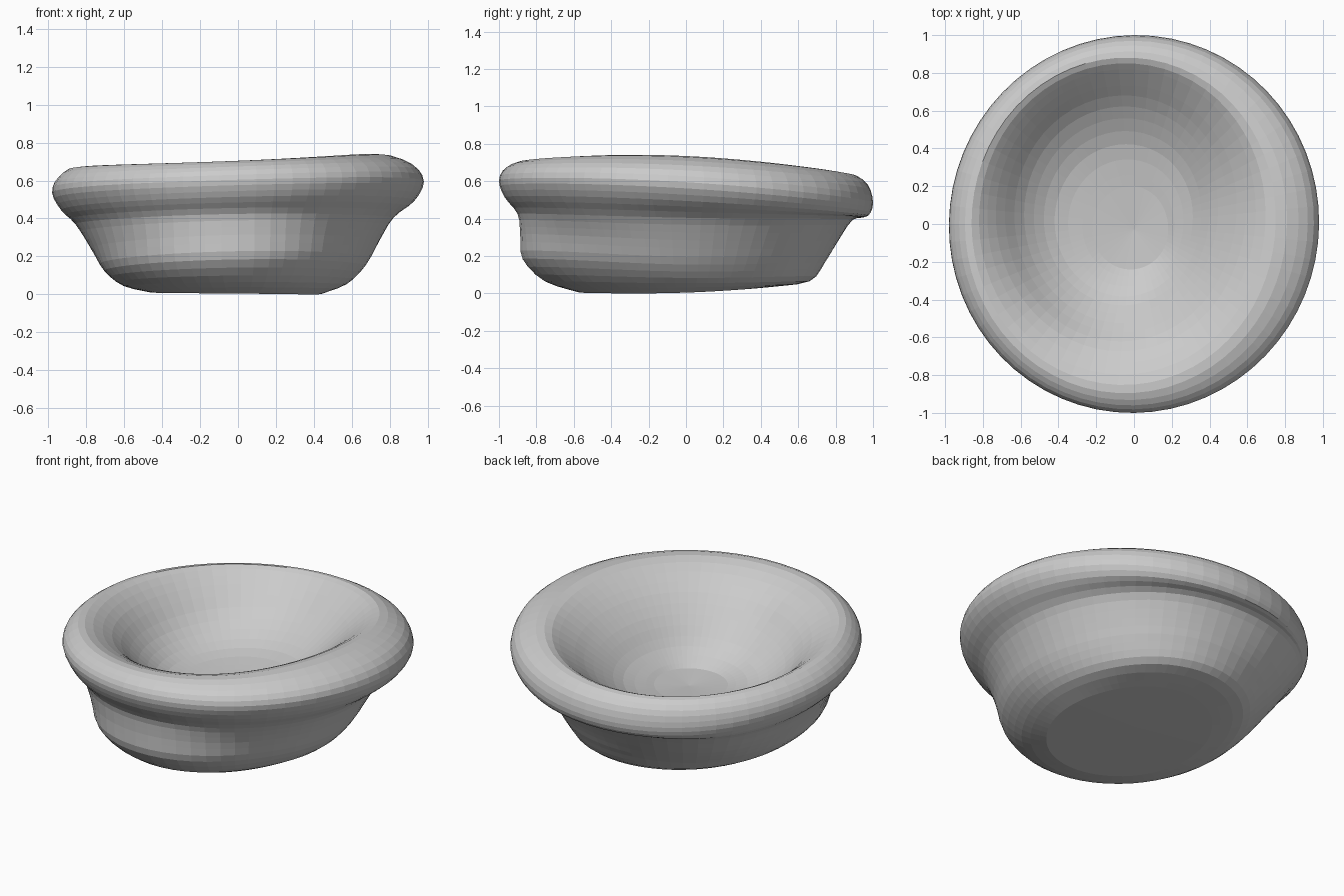
import bpy, bmesh
from math import sin, cos, pi

if "Cube" in bpy.data.objects:
    bpy.data.objects.remove(bpy.data.objects["Cube"])

# Cross-sections (radius, height) from base, up the wall, over the rim, down inside
RIGHT = [(.44, .01), (.58, .06), (.68, .16), (.75, .29), (.82, .41), (.93, .50), (.98, .60),
         (.92, .69), (.75, .74), (.59, .66), (.44, .53), (.31, .39), (.18, .31)]
BACK = [(.45, .04), (.66, .07), (.74, .17), (.80, .28), (.88, .40), (.97, .42), (1.0, .49),
        (.97, .59), (.88, .64), (.78, .57), (.62, .44), (.42, .34), (.20, .30)]
LEFT = [(.46, .02), (.60, .05), (.70, .13), (.77, .25), (.85, .38), (.93, .45), (.98, .54),
        (.95, .62), (.86, .67), (.73, .58), (.58, .42), (.42, .32), (.22, .29)]
FRONT = [(.57, .01), (.76, .07), (.88, .19), (.89, .32), (.90, .43), (.97, .52), (1.0, .61),
         (.96, .68), (.85, .71), (.67, .63), (.52, .49), (.38, .36), (.24, .29)]
SIDES = 64
STEPS = 3


def around(vals, a):
    """Periodic blend through the four values at right, back, left, front."""
    e, n, w, s = vals
    return ((e + n + w + s) / 4 + (e - w) / 2 * cos(a) + (n - s) / 2 * sin(a)
            + (e + w - n - s) / 4 * cos(2 * a))


def smooth(pts):
    """Catmull-Rom curve through profile points."""
    out = []
    for i in range(len(pts) - 1):
        p = [pts[max(0, min(len(pts) - 1, i + k))] for k in (-1, 0, 1, 2)]
        for j in range(STEPS):
            t = j / STEPS
            out.append(tuple(.5 * (2 * b + (c - a) * t + (2 * a - 5 * b + 4 * c - d) * t * t
                                   + (3 * b - a - 3 * c + d) * t ** 3) for a, b, c, d in zip(*p)))
    return out + [pts[-1]]


def bump(a, degrees):
    """Weight that peaks at one diagonal and fades towards the straight sides."""
    return max(0, cos(a - degrees * pi / 180)) ** 6


# Hand-formed bowl: one closed skin with rolled rim
bm = bmesh.new()
columns = []
for i in range(SIDES):
    a = 2 * pi * i / SIDES
    prof = [[around([p[0] for p in q], a), around([p[1] for p in q], a)]
            for q in zip(RIGHT, BACK, LEFT, FRONT)]
    # wall runs straight into the rim at back left, base is cut in at front right
    for j, d in ((2, .02), (3, .06), (4, .07), (5, .02)):
        prof[j][0] += d * bump(a, 135)
    for j, d in ((0, .02), (1, .05), (2, .05), (3, .03)):
        prof[j][0] -= d * bump(a, 315)
    wob = 1 + .005 * sin(2 * a)
    columns.append([bm.verts.new((r * wob * cos(a), r * wob * sin(a), z)) for r, z in smooth(prof)])
base = bm.verts.new((0, 0, .02))
floor = bm.verts.new((0, -.03, .28))
for i in range(SIDES):
    c, d = columns[i], columns[(i + 1) % SIDES]
    for j in range(len(c) - 1):
        bm.faces.new((c[j], d[j], d[j + 1], c[j + 1]))
    bm.faces.new((d[0], c[0], base))
    bm.faces.new((c[-1], d[-1], floor))
low = min(v.co.z for v in bm.verts)
for v in bm.verts:
    v.co.z -= low
bmesh.ops.recalc_face_normals(bm, faces=bm.faces)
mesh = bpy.data.meshes.new("bowl")
bm.to_mesh(mesh)
bm.free()
bpy.context.collection.objects.link(bpy.data.objects.new("bowl", mesh))
